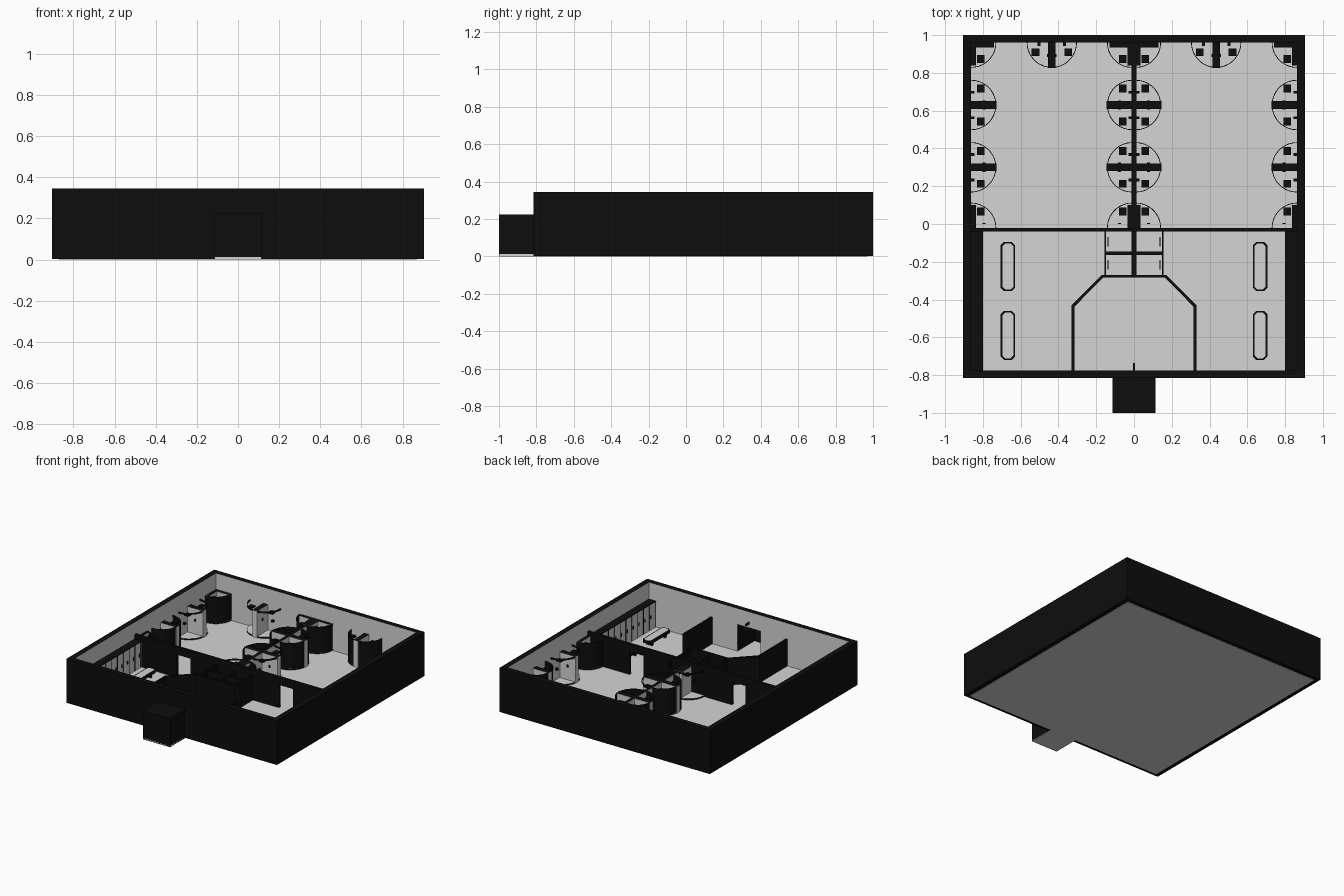
import bpy, bmesh, math
from mathutils import Vector

if "Cube" in bpy.data.objects:
    bpy.data.objects.remove(bpy.data.objects["Cube"])


def mat(name, c):
    m = bpy.data.materials.new(name)
    m.diffuse_color = (c, c, c, 1)
    m.use_nodes = True
    m.node_tree.nodes["Principled BSDF"].inputs["Base Color"].default_value = m.diffuse_color
    return m


LIGHT = mat("light_grey", 0.66)
BLACK = mat("black", 0.004)


def finish(name, bm, light=None):
    """light: rule (face normal, centre) -> True when the face is light grey."""
    bm.normal_update()
    if light:
        for f in bm.faces:
            f.material_index = 0 if light(f.normal, f.calc_center_median()) else 1
    else:
        for f in bm.faces:
            f.material_index = 1
    me = bpy.data.meshes.new(name)
    bm.to_mesh(me)
    bm.free()
    me.materials.append(LIGHT)
    me.materials.append(BLACK)
    ob = bpy.data.objects.new(name, me)
    bpy.context.collection.objects.link(ob)
    return ob


def box(name, x0, x1, y0, y1, z0, z1, light=None):
    bm = bmesh.new()
    bmesh.ops.create_cube(bm, size=1)
    for v in bm.verts:
        v.co = ((x0 + x1) / 2 + v.co.x * (x1 - x0),
                (y0 + y1) / 2 + v.co.y * (y1 - y0),
                (z0 + z1) / 2 + v.co.z * (z1 - z0))
    return finish(name, bm, light)


def mbox(name, x0, x1, *rest):
    """A box and its mirror image across x = 0."""
    box(name + "_right", x0, x1, *rest)
    box(name + "_left", -x1, -x0, *rest)


def prism(name, pts, z0, z1, light=None):
    bm = bmesh.new()
    f = bm.faces.new([bm.verts.new((x, y, z0)) for x, y in pts])
    r = bmesh.ops.extrude_face_region(bm, geom=[f])
    for v in r["geom"]:
        if isinstance(v, bmesh.types.BMVert):
            v.co.z = z1
    bmesh.ops.recalc_face_normals(bm, faces=bm.faces)
    return finish(name, bm, light)


def all_light(n, c):
    return True


def side_light(n, c):
    return abs(n.z) < 0.5


def top_light(n, c):
    return n.z > 0.5


H, FL, BH = 0.345, 0.012, 0.22   # outer wall, floor and booth heights

# floor and outer walls, light on the inside
box("floor", -0.87, 0.87, -0.79, 0.97, 0, FL, all_light)
box("back_wall", -0.905, 0.905, 0.96, 1.0, 0.003, H, lambda n, c: n.y < -0.5)
box("right_wall", 0.862, 0.905, -0.815, 0.96, 0.003, H, lambda n, c: n.x < -0.5)
box("left_wall", -0.905, -0.862, -0.815, 0.96, 0.003, H, lambda n, c: n.x > 0.5)
mbox("front_wall", 0.1, 0.862, -0.815, -0.775, 0.003, H, lambda n, c: n.y > 0.5)
box("front_wall_header", -0.1, 0.1, -0.815, -0.775, BH, H, lambda n, c: n.y > 0.5)

# entrance porch
box("porch_floor", -0.115, 0.115, -1.0, -0.79, 0, FL, all_light)
box("porch_front", -0.115, 0.115, -1.0, -0.985, 0.003, 0.225)
mbox("porch_side", 0.1, 0.115, -0.985, -0.815, 0.003, 0.225)
box("porch_roof", -0.1, 0.1, -0.985, -0.815, 0.213, 0.225)
box("door_lamp", -0.005, 0.005, -0.775, -0.735, 0.25, 0.265)

# cross partition with two doorways
box("partition_middle", -0.38, 0.38, -0.04, -0.02, FL, 0.25)
mbox("partition_side", 0.5, 0.862, -0.04, -0.02, FL, 0.25)
mbox("partition_header", 0.38, 0.5, -0.04, -0.02, 0.19, 0.25)

# lockers along both side walls of the front room
mbox("lockers", 0.803, 0.862, -0.775, -0.04, FL, 0.21, side_light)
mbox("locker_top", 0.8, 0.862, -0.775, -0.04, 0.21, 0.215)
for i in range(11):
    y = -0.765 + i * 0.0715
    mbox("locker_gap", 0.8, 0.804, y - 0.002, y + 0.002, FL, 0.21)
    if i < 10:
        mbox("locker_handle", 0.799, 0.804, y + 0.05, y + 0.058, 0.1, 0.125)

# benches with chamfered ends
for s in (-1, 1):
    for cy in (-0.225, -0.59):
        def outline(w, l, c):
            q = [(w, l - c), (w - c, l), (c - w, l), (-w, l - c),
                 (-w, c - l), (c - w, -l), (w - c, -l), (w, c - l)]
            return [(s * 0.668 + x, cy + y) for x, y in q]
        prism("bench_frame", outline(0.038, 0.13, 0.018), 0.04, 0.06)
        prism("bench_top", outline(0.029, 0.121, 0.014), 0.055, 0.062, all_light)
        for d in (-0.08, 0.08):
            box("bench_leg", s * 0.668 - 0.025, s * 0.668 + 0.025,
                cy + d - 0.008, cy + d + 0.008, FL, 0.04)

# lobby screen with cut corners
half = [(0.33, -0.775), (0.33, -0.43), (0.17, -0.27)]
inner = [(0.315, -0.775), (0.315, -0.437), (0.163, -0.284)]
screen = half + [(-x, y) for x, y in half[::-1]]
prism("lobby_screen", screen + [(-x, y) for x, y in inner] +
      inner[::-1], FL, BH)

# four cubicles behind the lobby
box("cubicle_middle", -0.012, 0.012, -0.27, -0.04, FL, BH - 0.01)
box("cubicle_cross", -0.15, 0.15, -0.164, -0.146, FL, BH - 0.01)
mbox("cubicle_side", 0.148, 0.157, -0.27, -0.04, FL, BH - 0.01)
for y in (-0.095, -0.215):
    mbox("cubicle_handle", 0.136, 0.141, y - 0.025, y + 0.025, 0.1, 0.11)

# central wall of the shower hall
box("central_wall", -0.012, 0.012, -0.02, 0.96, FL, BH, side_light)


def arc_band(name, o, d, a0, a1, r0, r1, z0, z1, light=None):
    """Curved strip round o; angles run from the direction d."""
    n = max(4, round((a1 - a0) / 10))
    t = math.atan2(d[1], d[0])
    ang = [t + math.radians(a0 + (a1 - a0) * i / n) for i in range(n + 1)]
    pts = [(o[0] + r1 * math.cos(a), o[1] + r1 * math.sin(a)) for a in ang]
    if r0 > 0:
        pts += [(o[0] + r0 * math.cos(a), o[1] + r0 * math.sin(a)) for a in ang[::-1]]
    else:
        pts.append(o)
    return prism(name, pts, z0, z1, light)


def obox(name, o, d, u0, u1, v0, v1, z0, z1, light=None):
    """Box in booth axes: u away from the wall, v along it."""
    e = (-d[1], d[0])
    p = [(o[0] + d[0] * u + e[0] * v, o[1] + d[1] * u + e[1] * v)
         for u, v in ((u0, v0), (u1, v0), (u1, v1), (u0, v1))]
    xs, ys = [q[0] for q in p], [q[1] for q in p]
    return box(name, min(xs), max(xs), min(ys), max(ys), z0, z1, light)


def booth(o, d, a0, a1, is_open):
    R = 0.133
    arc_band("shower_tray", o, d, a0, a1, 0, R, FL, 0.022, top_light)
    arc_band("curtain_rail", o, d, a0, a1, R - 0.004, R, 0.208, BH)
    if not is_open:
        arc_band("curtain", o, d, a0, a1, R - 0.003, R - 0.001, 0.022, 0.208)
    if a0 < -1 and a1 > 1:      # divider between two half booths
        obox("divider", o, d, 0, R + 0.002, -0.02, 0.02, FL, BH, side_light)
    for s in (-1, 1):
        if (s < 0 and a0 < -1) or (s > 0 and a1 > 1):
            v = sorted((s * 0.066, s * 0.108))
            obox("shelf", o, d, 0.03, 0.07, *v, 0.19, 0.2)
            v = sorted((s * 0.06, s * 0.075))
            obox("tap", o, d, 0, 0.018, *v, 0.1, 0.115)
            v = sorted((s * 0.02, s * 0.025))
            obox("control", o, d, 0.06, 0.075, *v, 0.12, 0.14)


# shower booths: half rounds on the walls, quarter rounds in the corners
OPEN = {(-0.862, 0.63), (0.862, 0.3), (-0.435, 0.96), (0.01, 0.3), (-0.01, -0.02)}
for s in (-1, 1):
    for x, k in ((0.862, -1), (0.01, 1)):
        d = (s * k, 0)
        for y in (0.3, 0.63):
            booth((s * x, y), d, -90, 90, (s * x, y) in OPEN)
        for y, up in ((-0.02, 1), (0.96, -1)):
            rng = (0, 90) if d[0] * up > 0 else (-90, 0)
            booth((s * x, y), d, *rng, (s * x, y) in OPEN)
            # corner wall ledge
            if up < 0:
                a, b = sorted((s * x, s * x + d[0] * 0.12))
                box("corner_ledge", a, b, 0.935, 0.96, FL, BH, side_light)
            a, b = sorted((s * x, s * x + d[0] * 0.025))
            c, e = sorted((y, y + up * 0.12))
            box("side_ledge", a, b, c, e, FL, BH, side_light)
    booth((s * 0.435, 0.96), (0, -1), -90, 90, (s * 0.435, 0.96) in OPEN)
